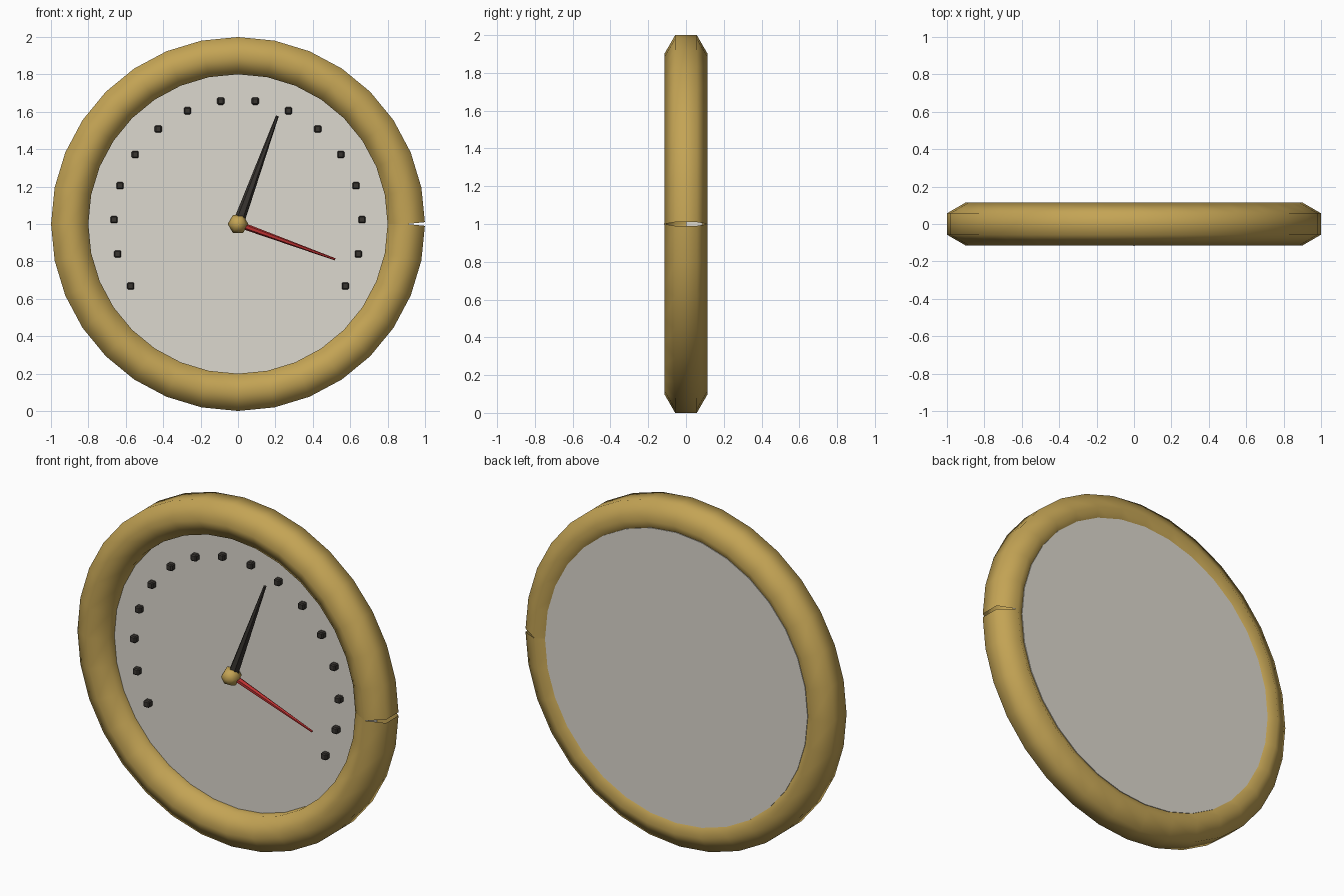
import bpy, bmesh, math
from mathutils import Vector, Matrix

if "Cube" in bpy.data.objects:
    bpy.data.objects.remove(bpy.data.objects["Cube"])


def material(name, rgb):
    m = bpy.data.materials.new(name)
    m.diffuse_color = (*rgb, 1)
    m.use_nodes = True
    m.node_tree.nodes["Principled BSDF"].inputs["Base Color"].default_value = m.diffuse_color
    return m


BRASS = material("brass", (0.55, 0.37, 0.09))
DIAL = material("dial", (0.72, 0.69, 0.62))
DARK = material("dark", (0.04, 0.035, 0.03))
RED = material("red", (0.5, 0.03, 0.03))
FACE_FRONT = Matrix.Rotation(math.pi / 2, 4, 'X')  # local z -> -y


def finish(name, bm, mat, smooth=True, angle=None):
    bmesh.ops.recalc_face_normals(bm, faces=bm.faces[:])
    me = bpy.data.meshes.new(name)
    bm.to_mesh(me)
    bm.free()
    me.materials.append(mat)
    ob = bpy.data.objects.new(name, me)
    bpy.context.collection.objects.link(ob)
    for p in me.polygons:
        p.use_smooth = smooth
    if angle:
        bpy.ops.object.select_all(action='DESELECT')
        ob.select_set(True)
        bpy.context.view_layer.objects.active = ob
        bpy.ops.object.shade_smooth_by_angle(angle=math.radians(angle))
    return ob


def polar(r, deg, y=0.0):
    a = math.radians(deg)
    return Vector((r * math.cos(a), y, 1 + r * math.sin(a)))


# Rim: hexagonal tube swept round an open 32-step loop, ends square to the path
bm = bmesh.new()
N, R, T = 32, 0.9, 0.115
step = 360 / N
rings = []
for i in range(N + 1):
    a = i * step
    tilt = a + (step / 2 if i == 0 else -step / 2 if i == N else 0)
    out = polar(1, tilt) - Vector((0, 0, 1))
    rings.append([bm.verts.new(polar(R, a) + out * T * math.cos(t) + Vector((0, T * math.sin(t), 0)))
                  for t in (math.radians(30 + 60 * k) for k in range(6))])
for p, q in zip(rings, rings[1:]):
    for k in range(6):
        j = (k + 1) % 6
        bm.faces.new((p[k], p[j], q[j], q[k]))
finish("rim", bm, BRASS)

# Dial plate inside the rim
bm = bmesh.new()
bmesh.ops.create_cone(bm, cap_ends=True, segments=32, radius1=0.85, radius2=0.85, depth=0.09,
                      matrix=Matrix.Translation((0, 0.045, 1)) @ FACE_FRONT)
finish("dial_plate", bm, DIAL, angle=30)

# Sixteen scale marks over a 240 degree arc
for i in range(16):
    bm = bmesh.new()
    bmesh.ops.create_cube(bm, size=0.038, matrix=Matrix.Translation(polar(0.663, 210 - 16 * i, -0.013)))
    bmesh.ops.bevel(bm, geom=bm.edges[:], offset=0.006, segments=1, affect='EDGES')
    finish(f"scale_mark_{i + 1}", bm, DARK, angle=30)


# Tapered hands
def hand(name, deg, length, r1, r2, y, mat):
    bm = bmesh.new()
    d = polar(1, deg) - Vector((0, 0, 1))
    rot = d.to_track_quat('Z', 'Y').to_matrix().to_4x4()
    bmesh.ops.create_cone(bm, cap_ends=True, segments=6, radius1=r1, radius2=r2, depth=length,
                          matrix=Matrix.Translation(polar(length / 2, deg, y)) @ rot)
    finish(name, bm, mat, angle=40)


hand("long_hand", 70, 0.615, 0.03, 0.008, -0.05, DARK)
hand("short_hand", -20, 0.553, 0.018, 0.006, -0.055, RED)

# Centre hub
bm = bmesh.new()
bmesh.ops.create_uvsphere(bm, u_segments=6, v_segments=4, radius=0.055,
                          matrix=Matrix.Translation((0, -0.062, 1)) @ FACE_FRONT @ Matrix.Rotation(math.pi / 6, 4, 'Z'))
finish("hub", bm, BRASS)
